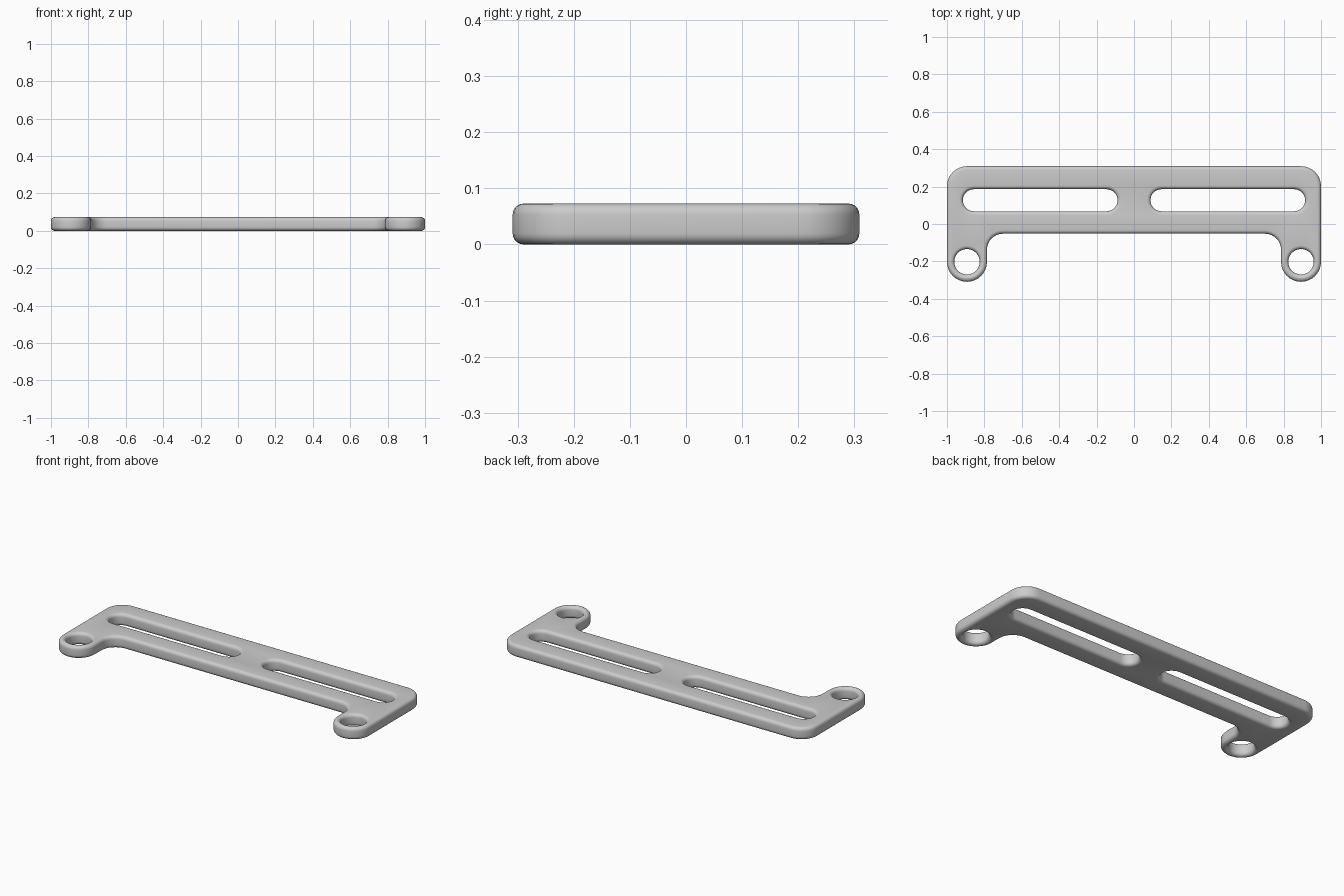
import bpy, bmesh
from math import sin, cos, pi, radians

cube = bpy.data.objects.get("Cube")
if cube:
    bpy.data.objects.remove(cube)

HEIGHT, ROUND = 0.073, 0.02
TAB, HOLE, SLOT, FILLET = 0.107, 0.068, 0.059, 0.085
X, Y = 1 - TAB, 0.309 - TAB          # corner and tab centres
FX, FY = X - TAB - FILLET, -0.052 - FILLET
STEPS = 8                            # arc segments per quarter turn

# Each loop is a chain of arcs: centre x, centre y, radius, start, sweep.
# Material lies to the left of the path, so holes run clockwise.
outline = [(X, -Y, TAB, 180, 180), (X, Y, TAB, 0, 90), (-X, Y, TAB, 90, 90),
           (-X, -Y, TAB, 180, 180), (-FX, FY, FILLET, 180, -90),
           (FX, FY, FILLET, 90, -90)]
loops = [outline]
for side in (-1, 1):
    loops.append([(side * X, -Y, HOLE, 0, -180), (side * X, -Y, HOLE, 180, -180)])
    a, b = sorted((side * 0.147, side * 0.856))
    loops.append([(b, 0.127, SLOT, 90, -180), (a, 0.127, SLOT, 270, -180)])


def ring(bm, arcs, inset, z):
    """One closed ring of vertices, moved into the material by inset."""
    points = []
    for cx, cy, r, start, sweep in arcs:
        r -= inset if sweep > 0 else -inset
        n = STEPS * abs(sweep) // 90
        for i in range(n + 1):
            t = radians(start + sweep * i / n)
            p = (cx + r * cos(t), cy + r * sin(t))
            if not points or abs(p[0] - points[-1][0]) + abs(p[1] - points[-1][1]) > 1e-5:
                points.append(p)
    if abs(points[0][0] - points[-1][0]) + abs(points[0][1] - points[-1][1]) < 1e-5:
        points.pop()
    return [bm.verts.new((x, y, z)) for x, y in points]


def edges_of(bm, verts):
    result = []
    for i, v in enumerate(verts):
        w = verts[(i + 1) % len(verts)]
        result.append(bm.edges.get((v, w)) or bm.edges.new((v, w)))
    return result


# Rounded wall section from the underside to the top
quarter = [i * pi / 10 for i in range(6)]
section = [(ROUND * (1 - sin(t)), ROUND * (1 - cos(t))) for t in quarter]
section += [(d, HEIGHT - z) for d, z in reversed(section)]

# Bracket plate: walls around every loop, then flat caps
bm = bmesh.new()
bottom, top = [], []
for arcs in loops:
    rings = [ring(bm, arcs, d, z) for d, z in section]
    for low, high in zip(rings, rings[1:]):
        for i in range(len(low)):
            j = (i + 1) % len(low)
            bm.faces.new((low[i], low[j], high[j], high[i]))
    bottom += edges_of(bm, rings[0])
    top += edges_of(bm, rings[-1])
for cap in (bottom, top):
    bmesh.ops.triangle_fill(bm, edges=cap, use_beauty=True)
bmesh.ops.recalc_face_normals(bm, faces=bm.faces)

mesh = bpy.data.meshes.new("bracket_plate")
bm.to_mesh(mesh)
bm.free()
plate = bpy.data.objects.new("bracket_plate", mesh)
bpy.context.collection.objects.link(plate)

# Grey finish
grey = bpy.data.materials.new("plain_grey")
grey.use_nodes = True
colour = (0.6, 0.6, 0.6, 1)
grey.diffuse_color = colour
grey.node_tree.nodes["Principled BSDF"].inputs["Base Color"].default_value = colour
mesh.materials.append(grey)

bpy.ops.object.select_all(action="DESELECT")
plate.select_set(True)
bpy.context.view_layer.objects.active = plate
bpy.ops.object.shade_smooth_by_angle(angle=radians(35))
